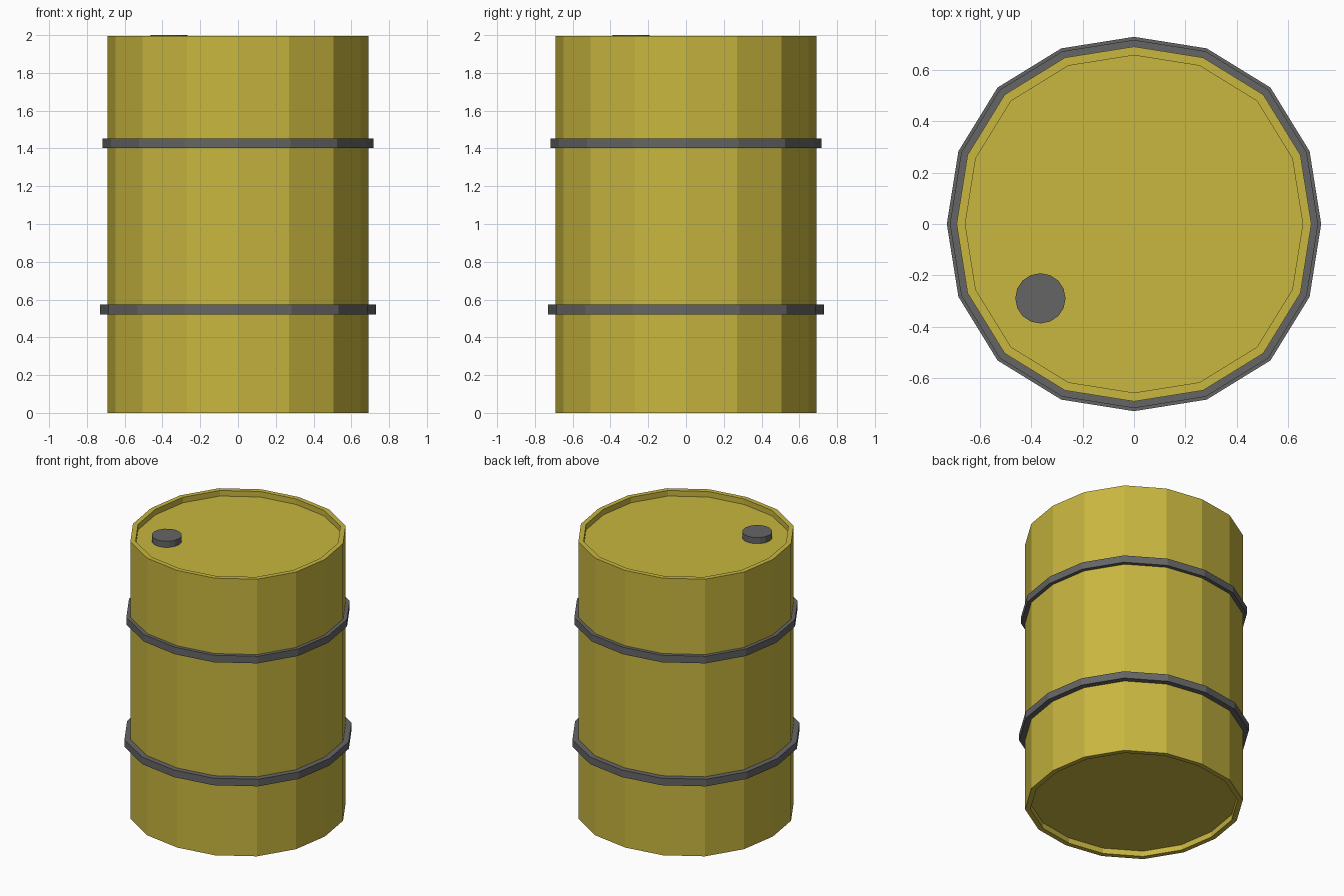
import bpy, bmesh, math

if "Cube" in bpy.data.objects:
    bpy.data.objects.remove(bpy.data.objects["Cube"])

SIDES = 16


def material(name, rgb):
    m = bpy.data.materials.new(name)
    m.diffuse_color = (*rgb, 1)
    m.use_nodes = True
    m.node_tree.nodes["Principled BSDF"].inputs["Base Color"].default_value = m.diffuse_color
    return m


yellow = material("yellow_paint", (0.58, 0.47, 0.05))
dark = material("dark_metal", (0.13, 0.13, 0.13))


def loop_point(r, i):
    # slightly squared-off circle: diagonals bulge about 3 percent
    a = 2 * math.pi * i / SIDES
    r *= 1 + 0.031 * math.sin(2 * a) ** 2
    return r * math.cos(a), r * math.sin(a)


def lathe(name, profile, mat, closed=False):
    """Sweep (radius, z) points round z; cap the ends unless closed."""
    bm = bmesh.new()
    rings = [[bm.verts.new((*loop_point(r, i), z)) for i in range(SIDES)]
             for r, z in profile]
    pairs = list(zip(rings, rings[1:]))
    if closed:
        pairs.append((rings[-1], rings[0]))
    else:
        bm.faces.new(rings[0])
        bm.faces.new(rings[-1])
    for a, b in pairs:
        for i in range(SIDES):
            j = (i + 1) % SIDES
            bm.faces.new((a[i], a[j], b[j], b[i]))
    bmesh.ops.recalc_face_normals(bm, faces=bm.faces)
    mesh = bpy.data.meshes.new(name)
    bm.to_mesh(mesh)
    bm.free()
    mesh.materials.append(mat)
    obj = bpy.data.objects.new(name, mesh)
    bpy.context.collection.objects.link(obj)
    return obj


# Drum body with recessed lid and base
lathe("drum_body", [(0.658, 0.04), (0.658, 0), (0.692, 0),
                    (0.692, 1.996), (0.658, 1.996), (0.658, 1.956)], yellow)

# Hoops round the body
for name, r, z in (("lower_hoop", 0.73, 0.522), ("upper_hoop", 0.718, 1.402)):
    lathe(name, [(0.685, z), (r, z), (r, z + 0.051), (0.685, z + 0.051)],
          dark, closed=True)

# Filler cap on the lid
bpy.ops.mesh.primitive_cylinder_add(vertices=16, radius=0.098, depth=0.046,
                                    location=(-0.365, -0.29, 1.977))
cap = bpy.context.object
cap.name = "filler_cap"
cap.data.materials.append(dark)
